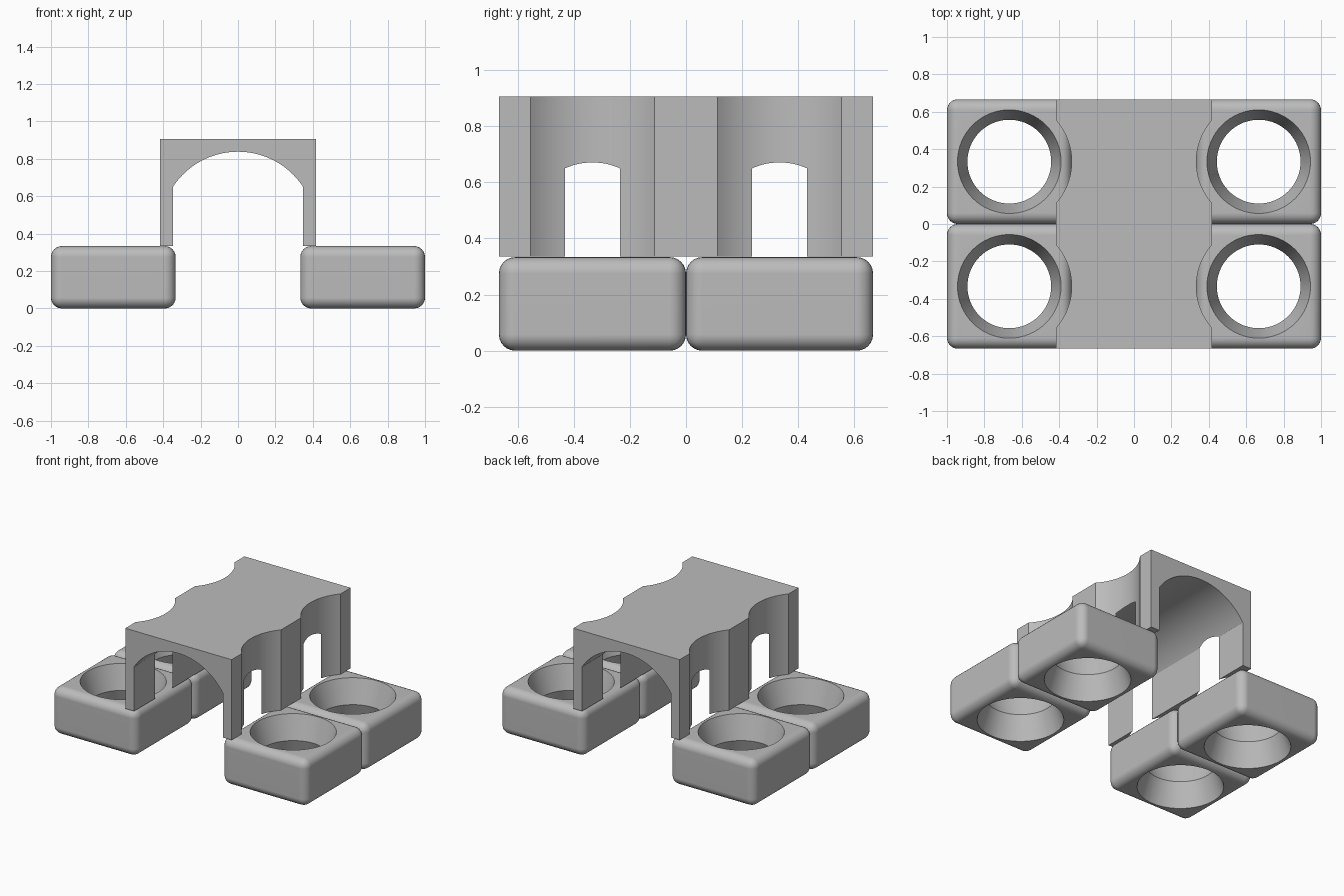
import bpy
import bmesh
from math import radians, sin, cos, asin, atan2, pi, hypot

cube = bpy.data.objects.get("Cube")
if cube:
    bpy.data.objects.remove(cube, do_unlink=True)

THIRD = 1 / 3          # half width and full height of a foot block
GREY = (0.5, 0.5, 0.5, 1)

mat = bpy.data.materials.new("plain grey")
mat.use_nodes = True
mat.diffuse_color = GREY
mat.node_tree.nodes["Principled BSDF"].inputs["Base Color"].default_value = GREY


def make_object(name, bm):
    bmesh.ops.recalc_face_normals(bm, faces=bm.faces)
    mesh = bpy.data.meshes.new(name)
    bm.to_mesh(mesh)
    bm.free()
    mesh.materials.append(mat)
    obj = bpy.data.objects.new(name, mesh)
    bpy.context.collection.objects.link(obj)
    return obj


def prism(name, points, direction):
    """Extrude a closed outline of 3D points along a direction."""
    bm = bmesh.new()
    face = bm.faces.new([bm.verts.new(p) for p in points])
    new = bmesh.ops.extrude_face_region(bm, geom=[face])["geom"]
    bmesh.ops.translate(bm, vec=direction,
                        verts=[v for v in new if isinstance(v, bmesh.types.BMVert)])
    return make_object(name, bm)


def lathe(name, profile, sides=64):
    """Closed turned solid from (radius, height) rings."""
    bm = bmesh.new()
    rings = [[bm.verts.new((r * cos(2 * pi * i / sides), r * sin(2 * pi * i / sides), z))
              for i in range(sides)] for r, z in profile]
    for a, b in zip(rings, rings[1:]):
        for i in range(sides):
            j = (i + 1) % sides
            bm.faces.new((a[i], a[j], b[j], b[i]))
    bm.faces.new(rings[0])
    bm.faces.new(rings[-1])
    return make_object(name, bm)


def apply_modifier(obj, kind, **settings):
    mod = obj.modifiers.new(kind.title(), kind)
    for key, value in settings.items():
        setattr(mod, key, value)
    bpy.ops.object.select_all(action='DESELECT')
    obj.select_set(True)
    bpy.context.view_layer.objects.active = obj
    bpy.ops.object.modifier_apply(modifier=mod.name)


def cut(obj, cutter):
    apply_modifier(obj, 'BOOLEAN', operation='DIFFERENCE', solver='EXACT', object=cutter)
    bpy.data.objects.remove(cutter, do_unlink=True)


def finish(obj):
    bpy.ops.object.select_all(action='DESELECT')
    obj.select_set(True)
    bpy.context.view_layer.objects.active = obj
    bpy.ops.object.shade_smooth_by_angle(angle=radians(30))
    weighted = obj.modifiers.new("Weighted Normal", 'WEIGHTED_NORMAL')
    weighted.keep_sharp = True


# Foot block: rounded box with an hourglass hole
bm = bmesh.new()
bmesh.ops.create_cube(bm, size=1)
bmesh.ops.scale(bm, vec=(2 * THIRD, 2 * THIRD, THIRD), verts=bm.verts)
block = make_object("foot_block", bm)
apply_modifier(block, 'BEVEL', width=0.058, segments=6)
waist, rim, half = 0.224, 0.277, THIRD / 2
over = 2 * rim - waist
cut(block, lathe("hole_cutter", [(over, -2 * half), (waist, 0), (over, 2 * half)]))
finish(block)

# Four copies share the mesh
for side, sx in (("left", 1), ("right", -1)):
    for end, sy in (("front", -1), ("back", 1)):
        foot = block.copy()
        foot.name = f"{end}_{side}_foot_block"
        foot.location = (sx * 2 * THIRD, sy * THIRD, half)
        bpy.context.collection.objects.link(foot)
bpy.data.objects.remove(block, do_unlink=True)

# Bridge: plan outline with two round scallops on each side
OUT, BASE, TOP = 0.4167, 0.335, 0.905
STEPS = 28
spread = asin((THIRD ** 2 - (2 * THIRD - OUT) ** 2) ** 0.5 / THIRD)
right_edge = [(OUT, -2 * THIRD)]
for cy in (-THIRD, THIRD):
    for i in range(STEPS + 1):
        a = -spread + 2 * spread * i / STEPS
        right_edge.append((2 * THIRD - THIRD * cos(a), cy + THIRD * sin(a)))
right_edge.append((OUT, 2 * THIRD))
outline = right_edge + [(-x, y) for x, y in reversed(right_edge)]
bridge = prism("bridge", [(x, y, BASE) for x, y in outline], (0, 0, TOP - BASE))

# Tunnel: straight walls under a shallow arc, breaking through the scallops
INNER, SPRING, CROWN = 0.348, 0.65, 0.838
rise = CROWN - SPRING
radius = (INNER ** 2 + rise ** 2) / (2 * rise)
centre = CROWN - radius
start = atan2(SPRING - centre, INNER)
tunnel = [(-INNER, -1, 0), (INNER, -1, 0)]
for i in range(41):
    a = start + (pi - 2 * start) * i / 40
    tunnel.append((radius * cos(a), -1, centre + radius * sin(a)))
cut(bridge, prism("tunnel_cutter", tunnel, (0, 2, 0)))
finish(bridge)
